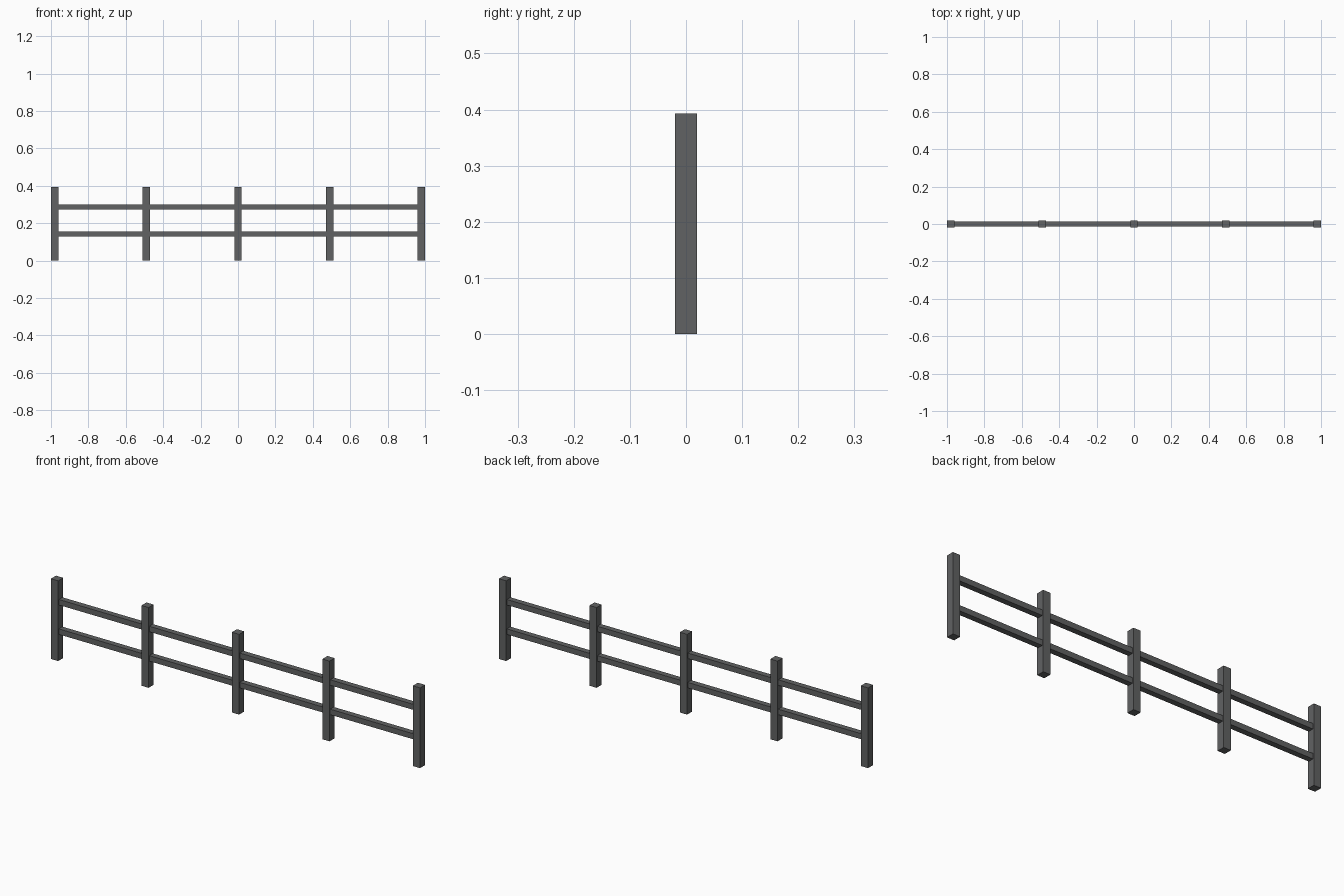
import bpy

# Remove the default object
cube = bpy.data.objects.get("Cube")
if cube:
    bpy.data.objects.remove(cube, do_unlink=True)

# Colour
grey = bpy.data.materials.new("dark_grey")
grey.use_nodes = True
colour = (0.12, 0.123, 0.125, 1)
grey.diffuse_color = colour
grey.node_tree.nodes["Principled BSDF"].inputs["Base Color"].default_value = colour


def box(name, centre, size):
    bpy.ops.mesh.primitive_cube_add(size=1, location=centre)
    ob = bpy.context.object
    ob.name = name
    ob.scale = size
    bpy.ops.object.transform_apply(location=False, rotation=False, scale=True)
    ob.data.materials.append(grey)
    return ob


POST_WIDTH = 0.039
POST_HEIGHT = 0.393
BAYS = 4
SPACING = (2 - POST_WIDTH) / BAYS

# Upright posts
for i in range(BAYS + 1):
    x = (i - BAYS / 2) * SPACING
    box(f"post_{i + 1}", (x, 0, POST_HEIGHT / 2), (POST_WIDTH, POST_WIDTH, POST_HEIGHT))

# Long horizontal rails passing through the posts
for name, z in (("lower_rail", 0.142), ("upper_rail", 0.286)):
    box(name, (0, 0, z), (BAYS * SPACING, 0.028, 0.027))
